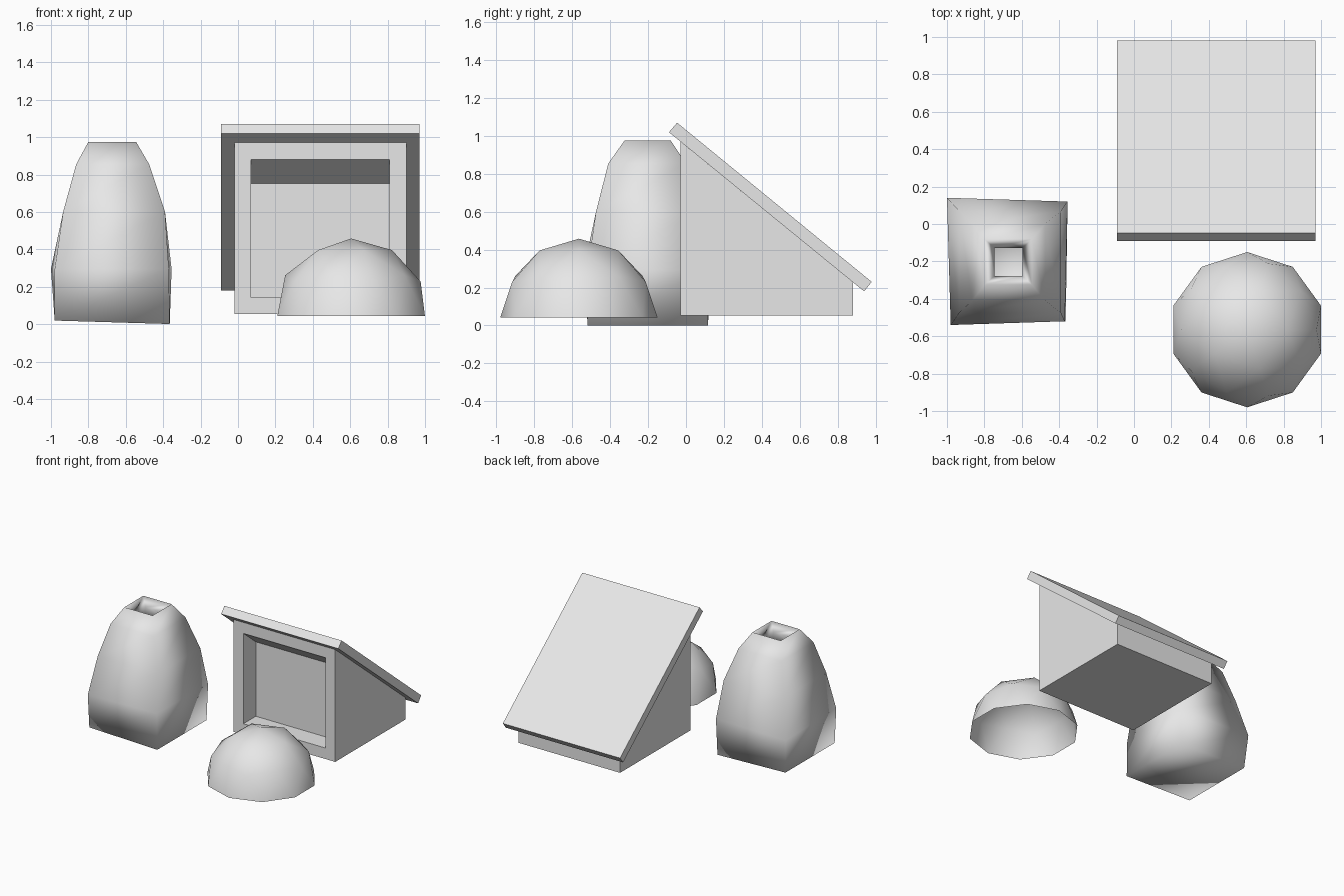
import bpy, bmesh

if "Cube" in bpy.data.objects:
    bpy.data.objects.remove(bpy.data.objects["Cube"])

grey = bpy.data.materials.new("light_grey")
grey.diffuse_color = (0.8, 0.8, 0.8, 1)
grey.use_nodes = True
grey.node_tree.nodes["Principled BSDF"].inputs["Base Color"].default_value = grey.diffuse_color


def finish(name, bm, smooth=False):
    mesh = bpy.data.meshes.new(name)
    for f in bm.faces:
        f.smooth = smooth
    bm.to_mesh(mesh)
    bm.free()
    ob = bpy.data.objects.new(name, mesh)
    bpy.context.collection.objects.link(ob)
    mesh.materials.append(grey)
    return ob


def prism(profile, x0, x1):
    """Extrude a closed (y, z) profile along x."""
    bm = bmesh.new()
    a = [bm.verts.new((x0, y, z)) for y, z in profile]
    b = [bm.verts.new((x1, y, z)) for y, z in profile]
    bm.faces.new(a)
    bm.faces.new(b)
    n = len(profile)
    for i in range(n):
        j = (i + 1) % n
        bm.faces.new((a[i], a[j], b[j], b[i]))
    bmesh.ops.recalc_face_normals(bm, faces=bm.faces)
    bm.normal_update()
    return bm


# Shed body with a recessed front opening whose ceiling follows the roof
bm = prism([(-0.03, 0.053), (0.88, 0.053), (0.88, 0.229), (-0.03, 0.971)], -0.02, 0.90)
front = min(bm.faces, key=lambda f: f.normal.y)
bmesh.ops.inset_region(bm, faces=[front], thickness=0.09, use_even_offset=True)
back = bmesh.ops.extrude_face_region(bm, geom=[front])
bm_verts = [v for v in back["geom"] if isinstance(v, bmesh.types.BMVert)]
if front.is_valid:
    bmesh.ops.delete(bm, geom=[front], context='FACES_ONLY')
for v in bm_verts:
    v.co.y += 0.16
    if v.co.z > 0.5:
        v.co.z -= 0.13
bmesh.ops.recalc_face_normals(bm, faces=bm.faces)
finish("shed_body", bm)

# Sloping roof slab
bm = prism([(-0.09, 1.02), (0.94, 0.18), (0.98, 0.23), (-0.047, 1.07)], -0.09, 0.97)
finish("shed_roof", bm)

# Hollow dome: upper half of an icosphere
bm = bmesh.new()
bmesh.ops.create_icosphere(bm, subdivisions=2, radius=0.415)
bmesh.ops.delete(bm, geom=[v for v in bm.verts if v.co.z < -0.01], context='VERTS')
bmesh.ops.translate(bm, verts=bm.verts, vec=(0.605, -0.565, 0.043))
finish("dome", bm, True)

# Square vase, open at the top: z, x range, y range of each ring
rings = [(0.01, -0.98, -0.365, -0.52, 0.115),
         (0.295, -0.99, -0.36, -0.53, 0.13),
         (0.60, -0.935, -0.39, -0.475, 0.07),
         (0.855, -0.865, -0.475, -0.41, 0.0),
         (0.975, -0.80, -0.545, -0.325, -0.08)]
bm = bmesh.new()
loops = []
for z, x0, x1, y0, y1 in rings:
    loops.append([bm.verts.new((x, y, z))
                  for x, y in ((x0, y0), (x1, y0), (x1, y1), (x0, y1))])
for v in loops[0]:
    v.co.z -= 0.03 * (v.co.x + 0.67)
for v, dx, dy in zip(loops[1], (0.01, -0.01, 0.005, -0.01), (-0.01, 0.01, -0.01, 0.01)):
    v.co.x += dx
    v.co.y += dy
bm.faces.new(loops[0][::-1])
for lo, hi in zip(loops, loops[1:]):
    for i in range(4):
        j = (i + 1) % 4
        bm.faces.new((lo[i], lo[j], hi[j], hi[i]))
vase = finish("vase", bm, True)
wall = vase.modifiers.new("wall", 'SOLIDIFY')
wall.thickness = 0.075
wall.offset = -1
wall.use_even_offset = True
